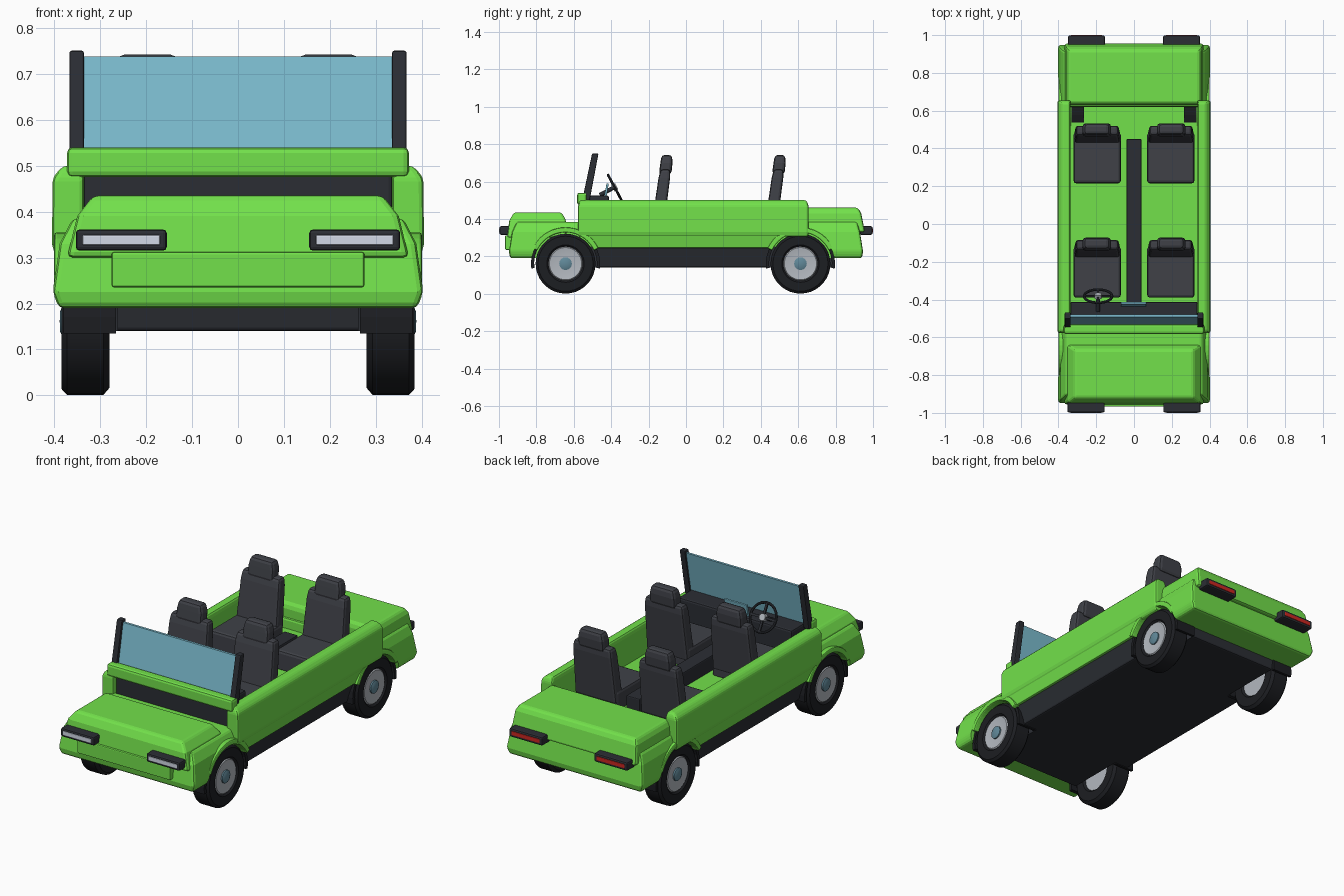
import bpy, bmesh
from math import sin, cos, pi, radians
from mathutils import Matrix, Vector

if "Cube" in bpy.data.objects:
    bpy.data.objects.remove(bpy.data.objects["Cube"])


def material(name, r, g, b):
    m = bpy.data.materials.new(name)
    m.diffuse_color = (r, g, b, 1)
    m.use_nodes = True
    m.node_tree.nodes["Principled BSDF"].inputs["Base Color"].default_value = m.diffuse_color
    return m


GREEN = material("green_paint", 0.17, 0.75, 0.07)
DARK = material("dark_trim", 0.024, 0.027, 0.034)
SEAT = material("seat_grey", 0.05, 0.053, 0.064)
RUBBER = material("rubber", 0.012, 0.013, 0.016)
METAL = material("metal", 0.45, 0.48, 0.52)
CAP = material("hub_cap", 0.12, 0.25, 0.32)
GLASS = material("glass", 0.2, 0.5, 0.62)
LENS = material("lamp_white", 0.65, 0.7, 0.8)
RED = material("lamp_red", 0.6, 0.02, 0.015)


def finish(name, bm, mat, bevel=0.0, smooth=False):
    bmesh.ops.remove_doubles(bm, verts=bm.verts, dist=1e-5)
    bmesh.ops.recalc_face_normals(bm, faces=bm.faces)
    me = bpy.data.meshes.new(name)
    bm.to_mesh(me)
    bm.free()
    ob = bpy.data.objects.new(name, me)
    bpy.context.collection.objects.link(ob)
    if mat:
        me.materials.append(mat)
    if bevel:
        mod = ob.modifiers.new("bevel", "BEVEL")
        mod.width, mod.segments, mod.limit_method = bevel, 2, "ANGLE"
        mod.angle_limit = radians(25)
    if smooth:
        bpy.ops.object.select_all(action="DESELECT")
        ob.select_set(True)
        bpy.context.view_layer.objects.active = ob
        bpy.ops.object.shade_smooth_by_angle(angle=radians(35))
    return ob


def loft(name, mat, bevel, *sections):
    """Stack of rectangles: (z, x0, x1, y0, y1)."""
    bm = bmesh.new()
    rings = [[bm.verts.new(p) for p in ((a, c, z), (b, c, z), (b, d, z), (a, d, z))]
             for z, a, b, c, d in sections]
    for r, q in zip(rings, rings[1:]):
        for i in range(4):
            bm.faces.new((r[i], r[(i + 1) % 4], q[(i + 1) % 4], q[i]))
    bm.faces.new(rings[0])
    bm.faces.new(rings[-1])
    return finish(name, bm, mat, bevel)


def box(name, mat, bevel, x0, x1, y0, y1, z0, z1):
    return loft(name, mat, bevel, (z0, x0, x1, y0, y1), (z1, x0, x1, y0, y1))


def lathe(name, mat, profile, side, y, z, n=32):
    """Spin (x, radius) points about the x axis."""
    bm = bmesh.new()
    rings = [[bm.verts.new((side * x, y + r * cos(2 * pi * i / n), z + r * sin(2 * pi * i / n)))
              for i in range(n)] for x, r in profile]
    for a, b in zip(rings, rings[1:]):
        for i in range(n):
            j = (i + 1) % n
            bm.faces.new((a[i], a[j], b[j], b[i]))
    return finish(name, bm, mat, smooth=True)


def arch(name, mat, side, y, z, r0, r1, x0, x1, a0, a1, bevel=0.0, n=18):
    """Extruded part of a ring around a wheel."""
    bm = bmesh.new()
    rings = []
    for i in range(n + 1):
        t = radians(a0 + (a1 - a0) * i / n)
        rings.append([bm.verts.new((side * x, y + r * cos(t), z + r * sin(t)))
                      for x, r in ((x0, r0), (x1, r0), (x1, r1), (x0, r1))])
    for a, b in zip(rings, rings[1:]):
        for i in range(4):
            j = (i + 1) % 4
            bm.faces.new((a[i], a[j], b[j], b[i]))
    bm.faces.new(rings[0])
    bm.faces.new(rings[-1])
    return finish(name, bm, mat, bevel)


# lower body: nose, tail, underside
nose = loft("nose", GREEN, 0.012, (0.19, -.39, .39, -.94, -.55), (0.225, -.403, .403, -.947, -.55),
            (0.33, -.388, .388, -.93, -.55), (0.385, -.36, .36, -.905, -.55))
tail = loft("tail", GREEN, 0.012, (0.19, -.39, .39, .62, .94), (0.225, -.403, .403, .62, .947),
            (0.33, -.39, .39, .62, .93), (0.385, -.37, .37, .62, .915))
under = loft("underside", DARK, 0.008, (0.14, -.345, .345, -.78, .78), (0.255, -.375, .375, -.8, .8))
cut_bodies = [nose, tail, under]

# hood, trunk lid, cowl and number panel
loft("hood", GREEN, 0.012, (0.30, -.372, .372, -.957, -.64), (0.39, -.35, .35, -.945, -.64),
     (0.435, -.315, .315, -.92, -.665))
loft("trunk_lid", GREEN, 0.012, (0.33, -.37, .37, .63, .957), (0.43, -.36, .36, .63, .937),
     (0.46, -.345, .345, .64, .92))
box("cowl", GREEN, 0.012, -.372, .372, -.582, -.53, .475, .54)
box("front_panel", GREEN, 0.005, -.275, .275, -.967, -.93, .235, .312)

# cabin floor, tunnel and dashboard
box("cabin_floor", GREEN, 0, -.35, .35, -.57, .64, .25, .33)
box("center_tunnel", DARK, 0.006, -.04, .04, -.42, .45, .32, .41)
box("dashboard", DARK, 0.01, -.337, .337, -.555, -.412, .33, .525)
loft("dash_screen", GLASS, 0.002, (.52, -.07, .065, -.437, -.425), (.59, -.07, .065, -.425, -.413))

# windshield
loft("windshield", GLASS, 0, (.51, -.337, .337, -.535, -.522), (.737, -.337, .337, -.493, -.48))

# steering wheel, tilted towards the driver
tilt = Matrix.Translation((-.19, -.382, .57)) @ Matrix.Rotation(-1.08, 4, "X")
bpy.ops.mesh.primitive_torus_add(major_radius=.074, minor_radius=.007, major_segments=28, minor_segments=8)
rim = bpy.context.object
rim.name = "steering_rim"
rim.matrix_world = tilt
rim.data.materials.append(DARK)
bpy.ops.object.shade_smooth_by_angle(angle=radians(40))
for a in (0, 90, 180, 270):
    spoke = box("steering_spoke", DARK, 0, 0, .07, -.006, .006, -.005, .005)
    spoke.matrix_world = tilt @ Matrix.Rotation(radians(a), 4, "Z")
hub = lathe("steering_hub", METAL, ((-.01, 0), (-.01, .02), (.012, .018), (.012, 0)), 1, 0, 0, 16)
hub.matrix_world = tilt @ Matrix.Rotation(-pi / 2, 4, "Y")
column = lathe("steering_column", DARK, ((-.09, 0), (-.09, .011), (0, .011), (0, 0)), 1, 0, 0, 12)
column.matrix_world = tilt @ Matrix.Rotation(-pi / 2, 4, "Y")

for s in (1, -1):
    def mbox(name, mat, bevel, x0, x1, y0, y1, z0, z1):
        a, b = sorted((s * x0, s * x1))
        return box(name, mat, bevel, a, b, y0, y1, z0, z1)

    def mloft(name, mat, bevel, *secs):
        return loft(name, mat, bevel, *[(z, *sorted((s * a, s * b)), c, d) for z, a, b, c, d in secs])

    # side walls
    mloft("side_wall", GREEN, 0.01, (.305, .335, .398, -.575, .653), (.33, .335, .405, -.577, .655),
          (.475, .335, .403, -.577, .655), (.5, .34, .38, -.565, .643))
    cut_bodies.append(mloft("side_sill", GREEN, 0.005, (.245, .33, .385, -.58, .65),
                            (.315, .33, .398, -.58, .65)))
    mloft("windshield_post", DARK, 0.005, (.50, .335, .367, -.555, -.515), (.75, .335, .367, -.502, -.468))

    # lamps
    mbox("headlight_housing", DARK, 0.008, .155, .353, -.997, -.93, .315, .361)
    mbox("headlight_lens", LENS, 0.003, .17, .338, -1, -.98, .327, .349)
    mbox("taillight_housing", DARK, 0.008, .153, .35, .93, .997, .315, .361)
    mbox("taillight_lens", RED, 0.003, .168, .335, .98, 1, .327, .349)

    # seats: front and rear row
    for y in (0, .605):
        mbox("seat_cushion", SEAT, 0.014, .07, .32, y - .39, y - .12, .32, .43)
        mloft("seat_back", SEAT, 0.014, (.36, .072, .318, y - .185, y - .118),
              (.62, .08, .31, y - .147, y - .085), (.665, .085, .305, y - .135, y - .085))
        mloft("headrest", SEAT, 0.016, (.64, .122, .272, y - .145, y - .078),
              (.70, .122, .272, y - .137, y - .072), (.742, .132, .262, y - .13, y - .075))

    # wheels, arches and liners
    for y in (-.644, .612):
        z = .161
        lathe("tyre", RUBBER, ((.29, .085), (.28, .095), (.28, .145), (.293, .16), (.372, .16),
                               (.384, .147), (.384, .1), (.374, .09)), s, y, z, 36)
        lathe("wheel_rim", METAL, ((.29, 0), (.29, .094), (.372, .094), (.38, .086), (.374, .05), (.376, 0)), s, y, z)
        lathe("hub_cap", CAP, ((.37, .034), (.382, .034), (.387, .022), (.388, 0)), s, y, z, 16)
        arch("wheel_liner", RUBBER, s, y, z, .168, .185, .265, .38, -8, 188)
        arch("wheel_arch", GREEN, s, y, z, .167, .194, .33, .4, 25, 155, 0.006)
        cutter = lathe("arch_cutter", None, ((.262, 0), (.262, .183), (.5, .183), (.5, 0)), s, y, z)
        cutter.hide_render = True
        cutter.hide_set(True)
        for ob in cut_bodies:
            if ob.name.startswith("side_sill") and (ob.data.vertices[0].co.x > 0) != (s > 0):
                continue
            mod = ob.modifiers.new("arch_cut", "BOOLEAN")
            mod.operation, mod.object, mod.solver = "DIFFERENCE", cutter, "EXACT"
